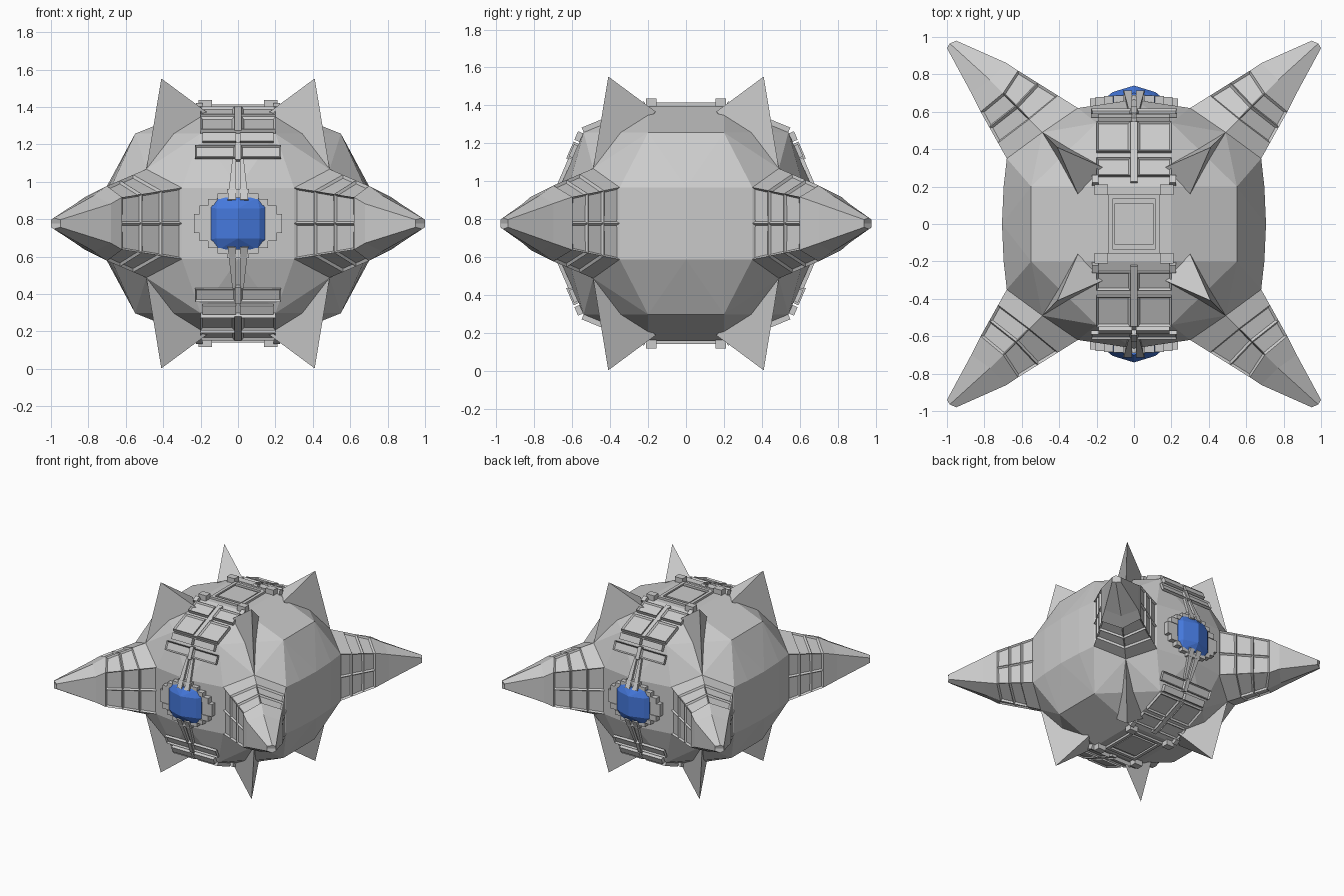
import bpy, bmesh
from mathutils import Vector as V
from itertools import product

if "Cube" in bpy.data.objects:
    bpy.data.objects.remove(bpy.data.objects["Cube"])

CZ = 0.777  # height of the centre; parts are modelled about it


def finish(name, bm, axes=(False, False, False), color=None):
    me = bpy.data.meshes.new(name)
    bm.to_mesh(me)
    bm.free()
    ob = bpy.data.objects.new(name, me)
    ob.location.z = CZ
    bpy.context.collection.objects.link(ob)
    if any(axes):
        m = ob.modifiers.new("Mirror", 'MIRROR')
        m.use_axis = axes
    if color:
        mat = bpy.data.materials.new(name)
        mat.diffuse_color = color
        mat.use_nodes = True
        mat.node_tree.nodes["Principled BSDF"].inputs["Base Color"].default_value = mat.diffuse_color
        me.materials.append(mat)
    return ob


def hull(name, pts, axes=(False, False, False), color=None):
    bm = bmesh.new()
    for p in pts:
        bm.verts.new(p)
    r = bmesh.ops.convex_hull(bm, input=bm.verts[:])
    loose = [v for v in bm.verts if not v.link_faces]
    bmesh.ops.delete(bm, geom=loose, context='VERTS')
    bmesh.ops.dissolve_limit(bm, angle_limit=0.02, verts=bm.verts[:], edges=bm.edges[:])
    bmesh.ops.recalc_face_normals(bm, faces=bm.faces[:])
    return finish(name, bm, axes, color)


def mirror_pts(pts, sx=(1, -1), sy=(1, -1), sz=(1, -1)):
    return [(x * a, y * b, z * c) for x, y, z in pts for a, b, c in product(sx, sy, sz)]


def patch(bm, c, nu, nv, outward):
    """Bilinear grid of quads between four corners, facing outward."""
    c = [V(p) for p in c]
    g = [[bm.verts.new(c[0].lerp(c[1], i / nu).lerp(c[3].lerp(c[2], i / nu), j / nv))
          for j in range(nv + 1)] for i in range(nu + 1)]
    faces = []
    for i, j in product(range(nu), range(nv)):
        f = bm.faces.new((g[i][j], g[i + 1][j], g[i + 1][j + 1], g[i][j + 1]))
        f.normal_update()
        if f.normal.dot(outward(f.calc_center_median())) < 0:
            f.normal_flip()
        faces.append(f)
    return faces


def inset(bm, faces, width, depth):
    bm.normal_update()
    bmesh.ops.inset_individual(bm, faces=faces, thickness=width, depth=depth)


ALL = (True, True, True)

# Faceted round body
E = (.49, .49, .29)
hull("body", mirror_pts([
    (.2, .2, .62), (.2, .54, .48), (.55, .2, .48), E,
    (.3, .62, .19), (.68, .35, .19), (.697, .2, .19), (.706, 0, .19), (0, .665, .19)]))

# Four large corner spikes with panelled bands
rings = [((.30, .62, .19), E, (.68, .35, .19)),
         ((.62, .82, .14), (.70, .70, .20), (.82, .60, .14)),
         ((.68, .86, .105), (.77, .77, .15), (.87, .70, .105)),
         ((.95, .98, .02), (.985, .965, .03), (1.0, .94, .02))]


def chain(r):
    a, e, b = r
    return [(a[0], a[1], 0), a, e, b, (b[0], b[1], 0)]


def spike_out(c):
    m = (c.x + c.y) / 2
    return c - V((m, m, 0)) + V((.01, .01, 0))


bm = bmesh.new()
for k in range(3):
    p, q = chain(rings[k]), chain(rings[k + 1])
    for s in range(4):
        n = 3 if k == 0 else 1
        f = patch(bm, (p[s], q[s], q[s + 1], p[s + 1]), n, 1, spike_out)
        if k == 0:
            inset(bm, f if s in (0, 3) else f[1:], .014, -.014)
tip = chain(rings[3])
f = bm.faces.new([bm.verts.new(p) for p in tip])
f.normal_update()
if f.normal.dot(V((1, 1, 0))) < 0:
    f.normal_flip()
finish("corner_spikes", bm, ALL)

# Eight thin fins above and below the corner spikes
hull("fins", [E, (.16, .30, .59), (.30, .16, .59), (.41, .41, .775), (.3, .3, .4)], ALL)


# Raised plates along the central strip
def plate(bm, x0, x1, a, b, lift, rim=0, x1b=None):
    """Slab from (y, z) a to b, raised off the body, with optional sunken panel."""
    xb = x1 if x1b is None else x1b
    f = patch(bm, ((x0, *a), (x1, *a), (xb, *b), (x0, *b)), 1, 1, lambda c: c)
    n = f[0].normal.copy()
    r = bmesh.ops.extrude_face_region(bm, geom=f)
    bmesh.ops.delete(bm, geom=[x for x in f if x.is_valid], context='FACES_ONLY')
    for v in r['geom']:
        if isinstance(v, bmesh.types.BMVert):
            v.co += n * lift
    for x in r['geom']:
        if isinstance(x, bmesh.types.BMFace) and rim:
            inset(bm, [x], rim, -.012)


def on_slope(y):          # upper sloping facet
    return (y, .62 - (y - .2) * .14 / .34)


def on_front(z):          # steep front facet
    return (.54 + (.48 - z) * .125 / .29, z)


bm = bmesh.new()
plate(bm, 0, .105, (0, .615), (.11, .615), .018)                  # cap plate
plate(bm, .115, .14, (0, .615), (.16, .615), .022)                # cap frame
plate(bm, 0, .14, (.135, .615), (.16, .615), .022)
plate(bm, .14, .21, (.155, .60), (.21, .60), .06)                 # brackets
plate(bm, .19, .225, (.20, .60), (.24, .58), .05)
plate(bm, .02, .2, on_slope(.25), on_slope(.345), .028, .014)     # panel rows
plate(bm, .02, .2, on_slope(.38), on_slope(.54), .028, .016)
plate(bm, 0, .02, on_slope(.22), on_slope(.54), .018)
plate(bm, .01, .19, on_front(.475), on_front(.43), .03)
plate(bm, .015, .23, on_front(.41), on_front(.345), .022, .012)   # cross bar
plate(bm, 0, .015, on_front(.42), on_front(.33), .03)
plate(bm, .012, .03, on_front(.34), on_front(.12), .02, 0, .055)  # upright
finish("strip_plates", bm, ALL)

# Stepped ring around each gem
bm = bmesh.new()
for x, z0, z1, y in [(.235, 0, .05, .672), (.205, .05, .095, .678),
                     (.16, .095, .13, .684), (.11, .13, .16, .688), (.06, .16, .185, .69)]:
    plate(bm, 0, x, (.61, z0), (.61, z1), y - .61)
finish("gem_ring", bm, ALL)

# Blue gems front and back
gem = [(.145, .62, .09), (.105, .62, .14), (.145, .68, .085), (.105, .68, .14),
       (.115, .705, .08), (0, .74, .08), (0, .70, .14)]
hull("gem", mirror_pts(gem, sy=(1,)), (False, True, False), (.06, .19, .72, 1))
